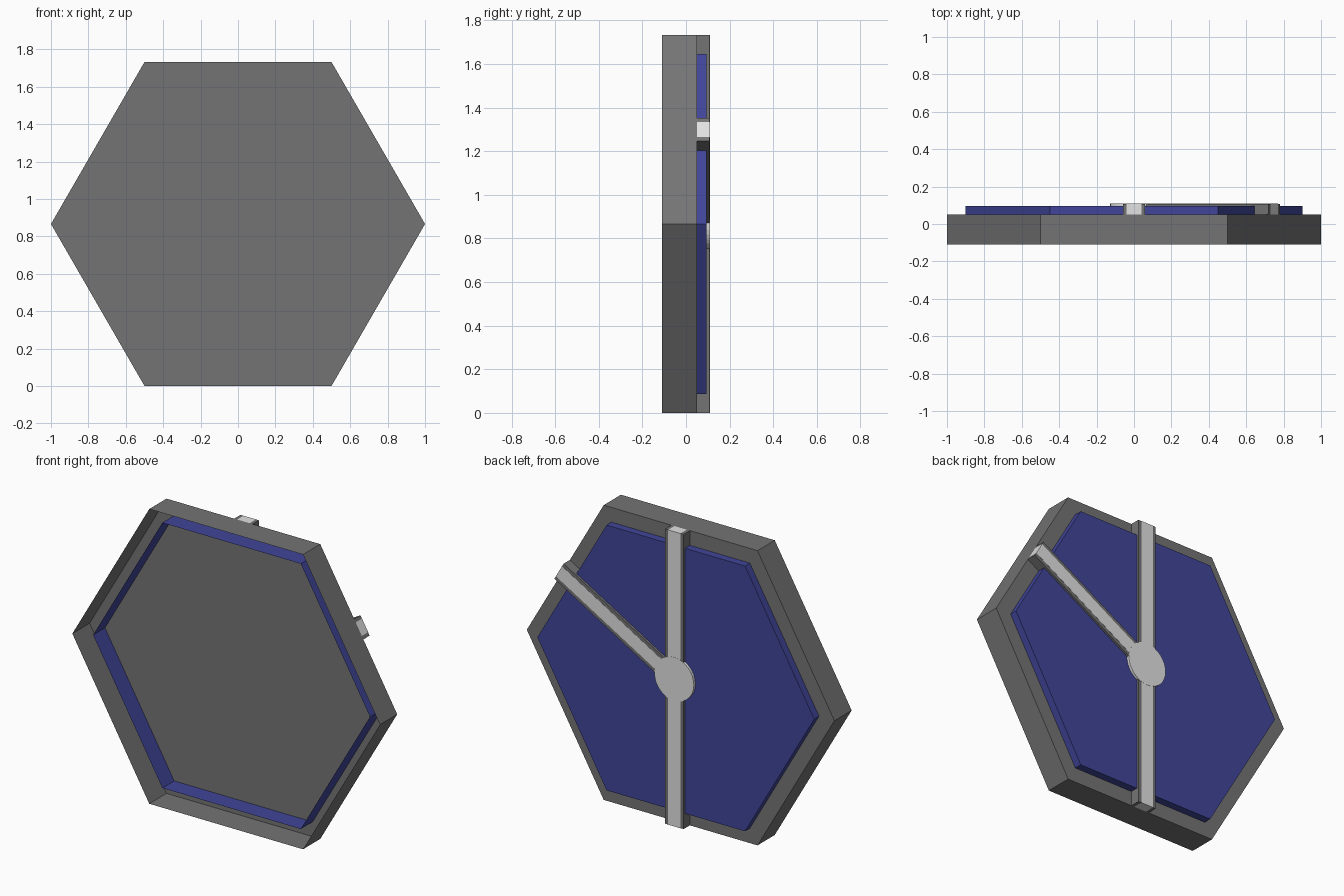
import bpy, bmesh, math
from mathutils import Vector

if "Cube" in bpy.data.objects:
    bpy.data.objects.remove(bpy.data.objects["Cube"])

CZ = math.sqrt(3) / 2      # height of the hexagon centre
PLATE_Y, FRONT_Y, BACK_Y = 0.05, -0.11, 0.11


def material(name, rgb):
    m = bpy.data.materials.new(name)
    m.diffuse_color = (*rgb, 1)
    m.use_nodes = True
    m.node_tree.nodes["Principled BSDF"].inputs["Base Color"].default_value = m.diffuse_color
    return m


grey = material("dark grey", (0.175, 0.175, 0.175))
blue = material("navy blue", (0.052, 0.06, 0.32))
light = material("light grey", (0.76, 0.76, 0.76))


def shell(name, outline, y_open, y_cap, mat):
    """Extrude an (x, z) outline along y, open at y_open and capped at y_cap."""
    bm = bmesh.new()
    rim = [bm.verts.new((x, y_open, z)) for x, z in outline]
    cap = [bm.verts.new((x, y_cap, z)) for x, z in outline]
    n = len(outline)
    for i in range(n):
        j = (i + 1) % n
        bm.faces.new((rim[i], cap[i], cap[j], rim[j]))
    bm.faces.new(cap[::-1])
    bm.normal_update()
    me = bpy.data.meshes.new(name)
    bm.to_mesh(me)
    bm.free()
    me.materials.append(mat)
    ob = bpy.data.objects.new(name, me)
    bpy.context.collection.objects.link(ob)
    return ob


def ring(radius, sides):
    return [(radius * math.cos(2 * math.pi * i / sides),
             CZ + radius * math.sin(2 * math.pi * i / sides)) for i in range(sides)]


def bar(start, end, side_a, side_b, angle):
    """Rectangle outline running outward from the centre at an angle."""
    d = Vector((math.cos(angle), math.sin(angle)))
    s = Vector((-d.y, d.x))
    c = Vector((0, CZ))
    pts = [(start, side_a), (end, side_a), (end, side_b), (start, side_b)]
    return [tuple(c + d * u + s * v) for u, v in pts]


# Hexagonal tray and the inner blue panel, both hollow and open at the front
shell("hexagon_tray", ring(1.0, 6), FRONT_Y, PLATE_Y, grey)
shell("blue_panel", ring(0.9, 6), -0.06, 0.095, blue)

# Three strips from the hub to the edge: light core with dark side walls
for label, deg in (("top", 90), ("side", 30), ("bottom", 270)):
    a = math.radians(deg)
    shell(label + "_strip", bar(0.10, CZ, -0.04, 0.04, a), PLATE_Y, 0.109, light)
    shell(label + "_wall_left", bar(0.10, CZ, 0.04, 0.06, a), PLATE_Y, 0.108, grey)
    shell(label + "_wall_right", bar(0.10, CZ, -0.06, -0.04, a), PLATE_Y, 0.108, grey)

# Round hub where the strips meet
shell("hub", ring(0.128, 32), PLATE_Y, BACK_Y, light)
